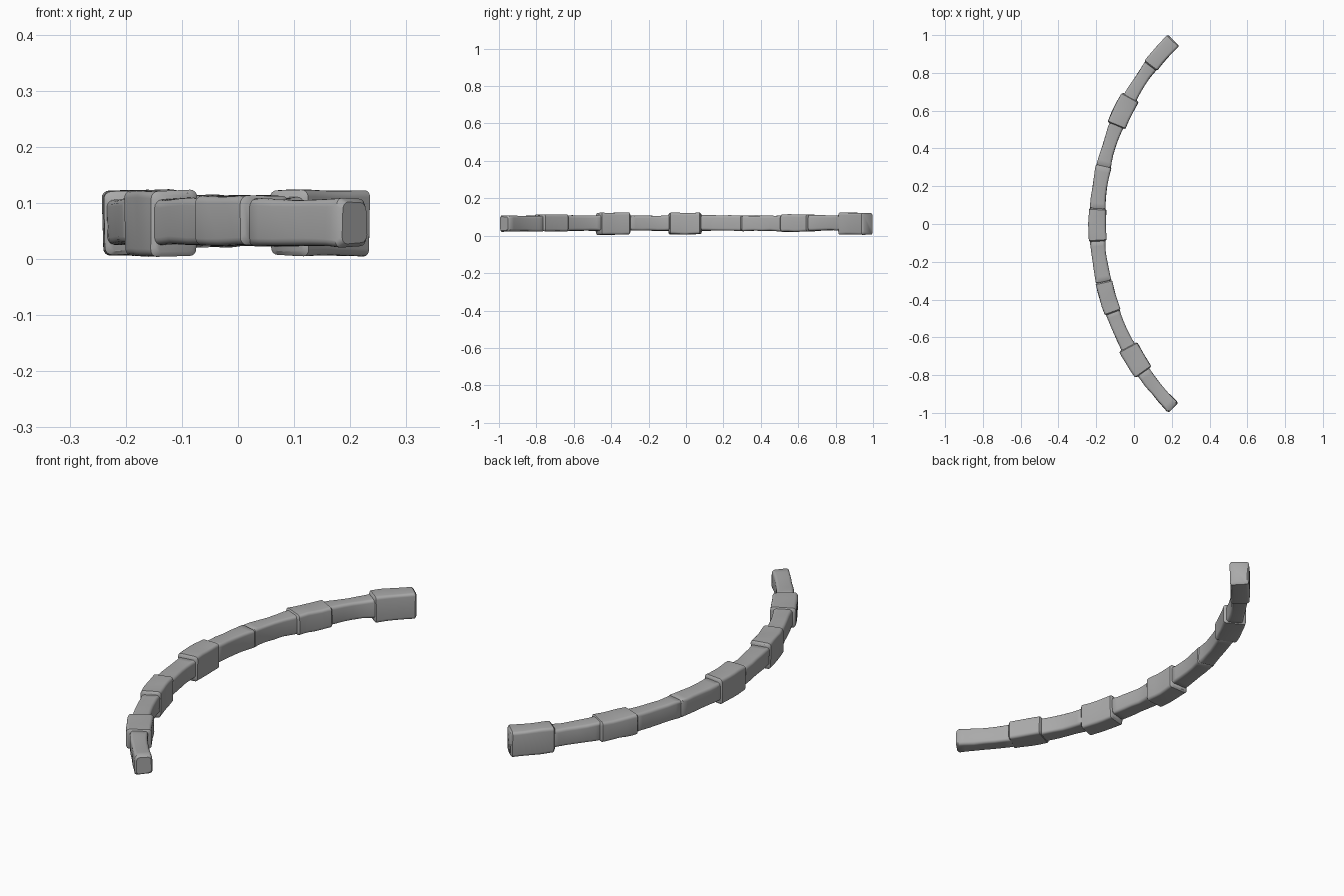
import bpy, bmesh, math
from mathutils import Vector, noise

cube = bpy.data.objects.get("Cube")
if cube:
    bpy.data.objects.remove(cube)

# Weathered stone colour
stone_mat = bpy.data.materials.new("weathered_grey_stone")
stone_mat.use_nodes = True
GREY = (0.4, 0.4, 0.4, 1)
stone_mat.diffuse_color = GREY
stone_mat.node_tree.nodes["Principled BSDF"].inputs["Base Color"].default_value = GREY

RADIUS = 1.376      # arc centre line
CENTRE_X = 1.181    # arc centre
SIDE = 5            # points along each side of the cross-section
RINGS = 9


def section(half_w, half_h, corner):
    """Rounded rectangle as (across, up) points."""
    points = []
    for quarter in range(4):
        sx = 1 if quarter in (0, 3) else -1
        sz = 1 if quarter < 2 else -1
        for i in range(SIDE):
            a = (quarter + i / (SIDE - 1)) * math.pi / 2
            points.append((sx * (half_w - corner) + corner * math.cos(a),
                           sz * (half_h - corner) + corner * math.sin(a)))
    return points


def make_stone(name, y0, y1, width, low, high, waist):
    """A rounded block that follows the arc between two y positions."""
    a0, a1 = math.asin(y0 / RADIUS), math.asin(y1 / RADIUS)
    bm = bmesh.new()
    rings = []
    for r in range(RINGS):
        # cosine spacing packs rings near the rounded ends
        t = (1 - math.cos(math.pi * r / (RINGS - 1))) / 2
        angle = a0 + (a1 - a0) * t
        shrink = 0.007 if r in (0, RINGS - 1) else 0
        dip = waist * math.sin(math.pi * t)
        half_w = width / 2 - shrink - dip
        half_h = (high - low) / 2 - shrink - dip * 0.4
        ring = []
        for across, up in section(half_w, half_h, 0.013):
            rad = RADIUS + across
            p = Vector((CENTRE_X - rad * math.cos(angle), rad * math.sin(angle),
                        (low + high) / 2 + up))
            # gentle worn lumps
            bump = noise.noise_vector(p * 14) * 0.004
            p += Vector((bump.x, 0, bump.z))
            p.z = max(p.z, 0)
            ring.append(bm.verts.new(p))
        rings.append(ring)
    n = len(rings[0])
    for lower, upper in zip(rings, rings[1:]):
        for i in range(n):
            j = (i + 1) % n
            bm.faces.new((lower[i], lower[j], upper[j], upper[i]))
    bm.faces.new(rings[0][::-1])
    bm.faces.new(rings[-1])
    bmesh.ops.recalc_face_normals(bm, faces=bm.faces)
    mesh = bpy.data.meshes.new(name)
    bm.to_mesh(mesh)
    bm.free()
    mesh.materials.append(stone_mat)
    obj = bpy.data.objects.new(name, mesh)
    bpy.context.collection.objects.link(obj)
    bpy.ops.object.select_all(action='DESELECT')
    obj.select_set(True)
    bpy.context.view_layer.objects.active = obj
    bpy.ops.object.shade_smooth_by_angle(angle=math.radians(40))


# Stones from front to back: start, end, width, bottom, top, waist
STONES = [
    (-0.973, -0.775, 0.076, 0.022, 0.107, 0.003),
    (-0.785, -0.65, 0.106, 0.024, 0.113, 0),
    (-0.66, -0.46, 0.08, 0.026, 0.108, 0.004),
    (-0.47, -0.305, 0.088, 0.006, 0.123, 0),
    (-0.31, -0.085, 0.082, 0.026, 0.108, 0.003),
    (-0.092, 0.082, 0.092, 0.008, 0.122, 0),
    (0.075, 0.31, 0.084, 0.026, 0.109, 0.004),
    (0.3, 0.53, 0.078, 0.024, 0.108, 0.004),
    (0.52, 0.672, 0.102, 0.022, 0.113, 0),
    (0.66, 0.85, 0.078, 0.026, 0.11, 0.006),
    (0.835, 0.973, 0.084, 0.006, 0.122, 0),
]
for number, spec in enumerate(STONES, 1):
    make_stone(f"edging_stone_{number}", *spec)
